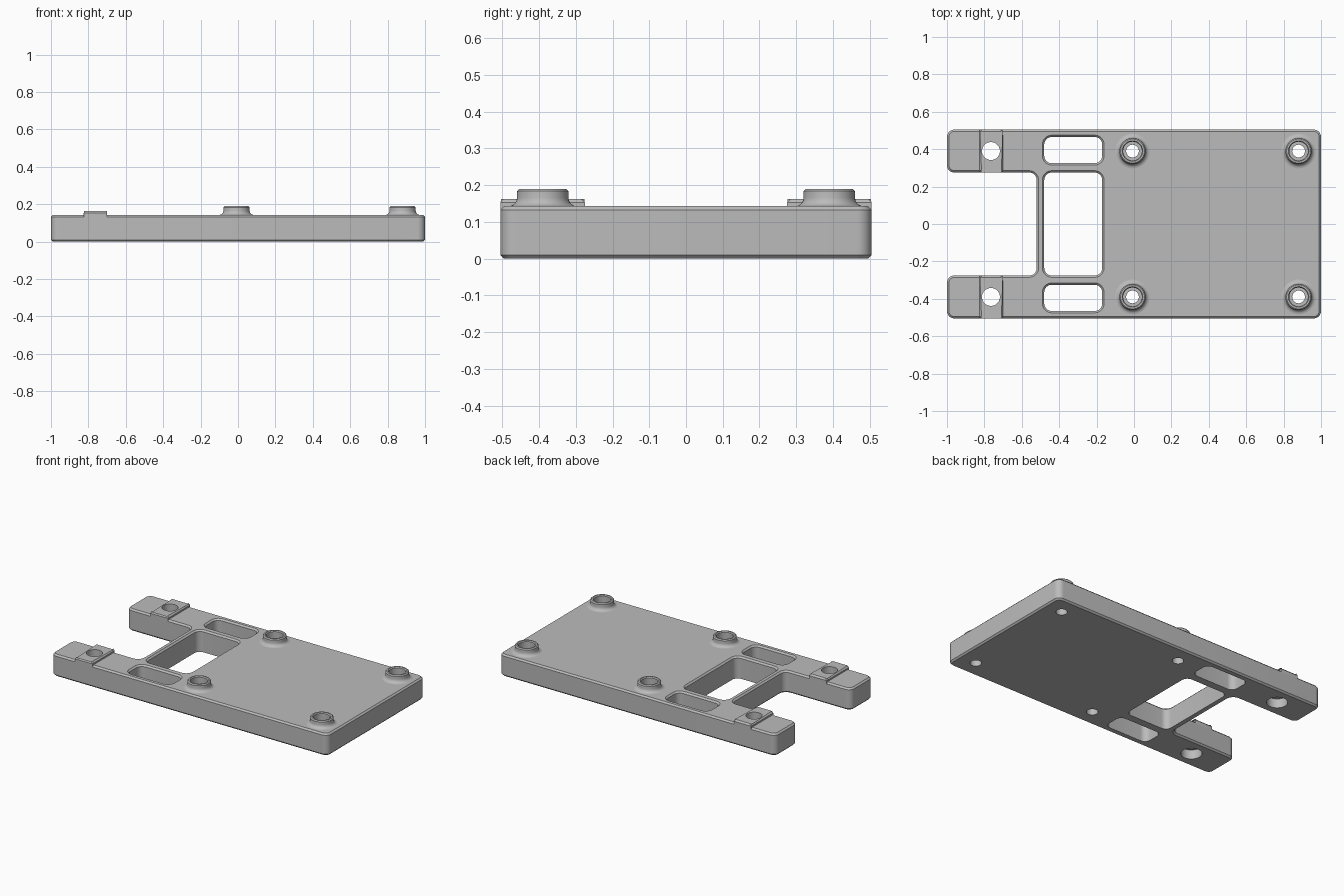
import bpy, bmesh
from math import cos, sin, pi
from mathutils import Vector

cube = bpy.data.objects.get("Cube")
if cube:
    bpy.data.objects.remove(cube)

grey = bpy.data.materials.new("matte grey")
grey.use_nodes = True
grey.diffuse_color = (0.5, 0.5, 0.5, 1)
grey.node_tree.nodes["Principled BSDF"].inputs["Base Color"].default_value = (0.5, 0.5, 0.5, 1)

TOP = 0.143       # plate surface
PAD_TOP = 0.163
BOSS_TOP = 0.19
CH = 0.01         # edge chamfer
ARC = 8           # segments per rounded corner


def outline(corners, radius):
    """Rounded right-angled outline, as a function of its inset."""
    pts = [Vector(c) for c in corners]

    def ring(inset):
        result = []
        for i, corner in enumerate(pts):
            d_in = (corner - pts[i - 1]).normalized()
            d_out = (pts[(i + 1) % len(pts)] - corner).normalized()
            turn = 1 if d_in.cross(d_out) > 0 else -1
            centre = corner + radius * (d_out - d_in)
            n0, n1 = Vector((d_in.y, -d_in.x)), Vector((d_out.y, -d_out.x))
            for k in range(ARC + 1):
                a = k / ARC * pi / 2
                n = n0 * cos(a) + n1 * sin(a)
                result.append(centre + n * (turn * radius - inset))
        return result
    return ring


def rect(x0, x1, y0, y1):
    return [(x0, y0), (x1, y0), (x1, y1), (x0, y1)]


def circle(x, y, sides=40):
    """Circle, as a function of its radius."""
    return lambda r: [Vector((x + r * cos(2 * pi * k / sides), y + r * sin(2 * pi * k / sides)))
                      for k in range(sides)]


def make_part(name, loops):
    """Sweep every loop through its (offset, z) levels, then cap both ends."""
    bm = bmesh.new()
    bottom, top = [], []
    for ring, levels in loops:
        rows = [[bm.verts.new((p.x, p.y, z)) for p in ring(offset)] for offset, z in levels]
        n = len(rows[0])
        for low, high in zip(rows, rows[1:]):
            for i in range(n):
                j = (i + 1) % n
                bm.faces.new((low[i], low[j], high[j], high[i]))
        for row, store in ((rows[0], bottom), (rows[-1], top)):
            store += [bm.edges.get((row[i - 1], row[i])) for i in range(n)]
    for edges, z in ((bottom, -1), (top, 1)):
        bmesh.ops.triangle_fill(bm, use_beauty=True, edges=edges, normal=(0, 0, z))
    bmesh.ops.recalc_face_normals(bm, faces=bm.faces)
    # smooth curved walls, crisp edges
    for f in bm.faces:
        f.smooth = True
    for e in bm.edges:
        e.smooth = e.calc_face_angle(0) < 0.5
    for e in bottom + top:
        e.smooth = False
    mesh = bpy.data.meshes.new(name)
    bm.to_mesh(mesh)
    bm.free()
    mesh.materials.append(grey)
    obj = bpy.data.objects.new(name, mesh)
    bpy.context.collection.objects.link(obj)
    return obj


# Plate outline with the notch between two arms
HALF, NOTCH = 0.505, 0.275
body = outline([(-1, -HALF), (1, -HALF), (1, HALF), (-1, HALF),
                (-1, NOTCH), (-0.52, NOTCH), (-0.52, -NOTCH), (-1, -NOTCH)], 0.04)
loops = [(body, [(CH, 0), (0, CH), (0, TOP - CH), (CH, TOP)])]

# Centre window and two side slots
window_levels = [(0, 0), (0, TOP - CH), (CH, TOP)]
for y0, y1 in ((-0.275, 0.275), (0.325, 0.465), (-0.465, -0.325)):
    loops.append((outline(rect(-0.48, -0.17, y0, y1)[::-1], 0.04), window_levels))

# Standoff bosses: stepped bore, chamfered rim and flared foot
FLARE = 0.023
boss_levels = [(0.034, 0), (0.034, 0.07), (0.05, 0.07), (0.05, BOSS_TOP - 0.006),
               (0.055, BOSS_TOP), (0.064, BOSS_TOP), (0.07, BOSS_TOP - 0.006)]
for k in range(6):
    a = k / 5 * pi / 2
    boss_levels.append((0.07 + FLARE * (1 - cos(a)), TOP + FLARE * (1 - sin(a))))

# Arm holes: wide recess below, narrower hole above
arm_levels = [(0.062, 0), (0.062, 0.06), (0.048, 0.06), (0.048, TOP)]
for side in (-1, 1):
    y = side * 0.39
    for x in (-0.008, 0.88):
        loops.append((circle(x, y), boss_levels))
    loops.append((circle(-0.765, y), arm_levels))
make_part("mounting_plate", loops)

# Raised pads across the arms
for side, name in ((1, "left_pad"), (-1, "right_pad")):
    y0, y1 = sorted((side * NOTCH, side * HALF))
    pad = outline(rect(-0.825, -0.70, y0, y1), 0.001)
    low = TOP - CH - 0.003
    make_part(name, [
        (pad, [(0, low), (0, PAD_TOP - CH), (CH, PAD_TOP)]),
        (circle(-0.765, side * 0.39), [(0.048, low), (0.048, PAD_TOP)])])
